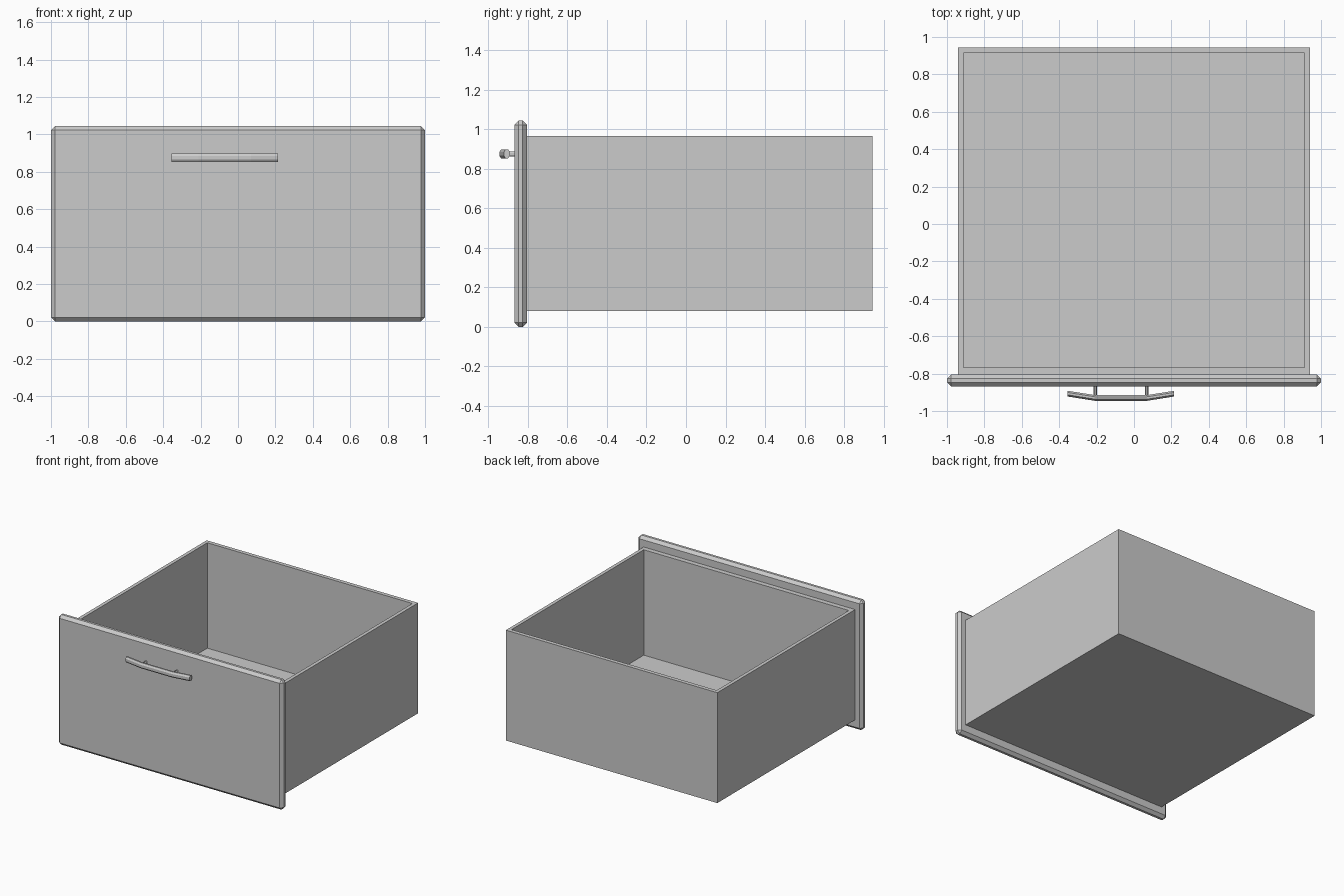
import bpy, bmesh, math
from mathutils import Vector

cube = bpy.data.objects.get("Cube")
if cube:
    bpy.data.objects.remove(cube, do_unlink=True)

grey = bpy.data.materials.new("plain_grey")
grey.use_nodes = True
colour = (0.6, 0.6, 0.6, 1)
grey.diffuse_color = colour
grey.node_tree.nodes["Principled BSDF"].inputs["Base Color"].default_value = colour


def finish(name, bm):
    """Turn a bmesh into a named, flat-shaded grey object."""
    bmesh.ops.recalc_face_normals(bm, faces=bm.faces)
    mesh = bpy.data.meshes.new(name)
    bm.to_mesh(mesh)
    bm.free()
    mesh.materials.append(grey)
    obj = bpy.data.objects.new(name, mesh)
    bpy.context.collection.objects.link(obj)
    return obj


def block(low, high):
    """A box between two opposite corners."""
    bm = bmesh.new()
    bmesh.ops.create_cube(bm, size=1)
    for v in bm.verts:
        v.co = Vector([l if c < 0 else h for c, l, h in zip(v.co, low, high)])
    return bm


def tube(name, points, axis, radius_side, radius_z, sides=8):
    """Sweep an oval section along a path, with rings square to one axis."""
    bm = bmesh.new()
    rings = []
    for p in points:
        ring = []
        for i in range(sides):
            a = math.tau * (i + 0.5) / sides
            s, z = radius_side * math.cos(a), radius_z * math.sin(a)
            offset = Vector((0, s, z)) if axis == "x" else Vector((s, 0, z))
            ring.append(bm.verts.new(Vector(p) + offset))
        rings.append(ring)
    for a, b in zip(rings, rings[1:]):
        for i in range(sides):
            j = (i + 1) % sides
            bm.faces.new((a[i], a[j], b[j], b[i]))
    bm.faces.new(rings[0])
    bm.faces.new(rings[-1])
    return finish(name, bm)


# Open drawer box: inset the top face, then sink it to the floor
low, high = (-0.94, -0.805, 0.08), (0.94, 0.945, 0.967)
inner_low, inner_high = (-0.912, -0.766), (0.912, 0.913)
bm = block(low, high)
top = max(bm.faces, key=lambda f: f.calc_center_median().z)
bmesh.ops.inset_region(bm, faces=[top], thickness=0.03)
for v in top.verts:
    v.co.x = inner_low[0] if v.co.x < 0 else inner_high[0]
    v.co.y = inner_low[1] if v.co.y < 0 else inner_high[1]
well = bmesh.ops.extrude_discrete_faces(bm, faces=[top])["faces"][0]
for v in well.verts:
    v.co.z = 0.12
finish("drawer_box", bm)

# Front panel with chamfered edges
bm = block((-1, -0.869, 0), (1, -0.805, 1.045))
bmesh.ops.bevel(bm, geom=bm.edges[:], offset=0.022, segments=1, affect="EDGES")
finish("front_panel", bm)

# Bowed handle bar and its two posts
HANDLE_Z = 0.876
path = [(-0.355, -0.907), (-0.21, -0.93), (0.07, -0.93), (0.215, -0.907)]
tube("handle_bar", [(x, y, HANDLE_Z) for x, y in path], "x", 0.0165, 0.0245)
for side, x in (("right", -0.207), ("left", 0.068)):
    tube(f"handle_post_{side}", [(x, -0.926, HANDLE_Z), (x, -0.86, HANDLE_Z)],
         "y", 0.009, 0.014)
